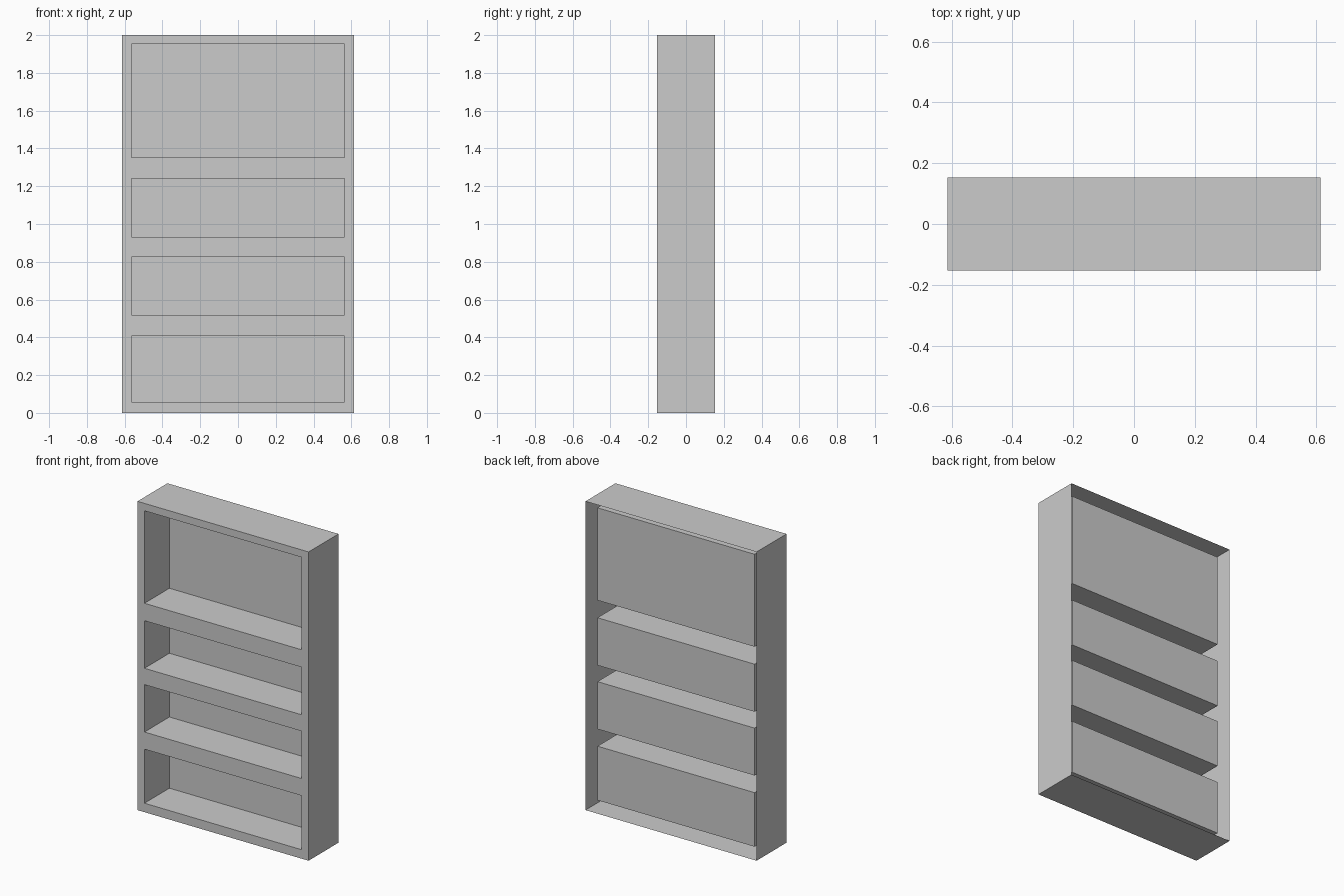
import bpy, bmesh

if "Cube" in bpy.data.objects:
    bpy.data.objects.remove(bpy.data.objects["Cube"])

HALF_W, HALF_D, HEIGHT = 0.613, 0.153, 2.0
NICHE_HALF_W, NICHE_DEPTH = 0.563, 0.255
NICHES = [(0.058, 0.408), (0.519, 0.826), (0.932, 1.24), (1.353, 1.952)]

bm = bmesh.new()

# Front face as a grid, with one centre cell per niche
xs = [-HALF_W, -NICHE_HALF_W, NICHE_HALF_W, HALF_W]
zs = [0.0] + [z for niche in NICHES for z in niche] + [HEIGHT]
grid = [[bm.verts.new((x, -HALF_D, z)) for x in xs] for z in zs]
openings = []
for j in range(len(zs) - 1):
    for i in range(len(xs) - 1):
        face = bm.faces.new((grid[j][i], grid[j][i + 1],
                             grid[j + 1][i + 1], grid[j + 1][i]))
        if i == 1 and j % 2 == 1:
            openings.append(face)

# Outer sides, top and bottom: rim swept back, rear left open
rim = [e for e in bm.edges if e.is_boundary]
swept = bmesh.ops.extrude_edge_only(bm, edges=rim)["geom"]
bmesh.ops.translate(bm, vec=(0, 2 * HALF_D, 0),
                    verts=[v for v in swept if isinstance(v, bmesh.types.BMVert)])

# Shelf niches pushed back from the front
pushed = bmesh.ops.extrude_discrete_faces(bm, faces=openings)["faces"]
for face in pushed:
    bmesh.ops.translate(bm, vec=(0, NICHE_DEPTH, 0), verts=face.verts[:])

# Merge the coplanar strips of the side, top and bottom panels
outer = [f for f in bm.faces
         if any(v.co.y > HALF_D - 1e-4 for v in f.verts)]
for axis in (0, 2):
    for sign in (-1, 1):
        strips = [f for f in outer if f.is_valid
                  and abs(f.calc_center_median()[axis]
                          - {(0, -1): -HALF_W, (0, 1): HALF_W,
                             (2, -1): 0.0, (2, 1): HEIGHT}[axis, sign]) < 1e-4]
        bmesh.ops.dissolve_faces(bm, faces=strips)
        outer = [f for f in outer if f.is_valid]

bmesh.ops.recalc_face_normals(bm, faces=bm.faces[:])
bm.faces.ensure_lookup_table()
front = min(bm.faces, key=lambda f: f.calc_center_median().y)
if front.normal.y > 0:
    bmesh.ops.reverse_faces(bm, faces=bm.faces[:])

mesh = bpy.data.meshes.new("bookcase_shell")
bm.to_mesh(mesh)
bm.free()
bookcase = bpy.data.objects.new("bookcase_shell", mesh)
bpy.context.collection.objects.link(bookcase)
